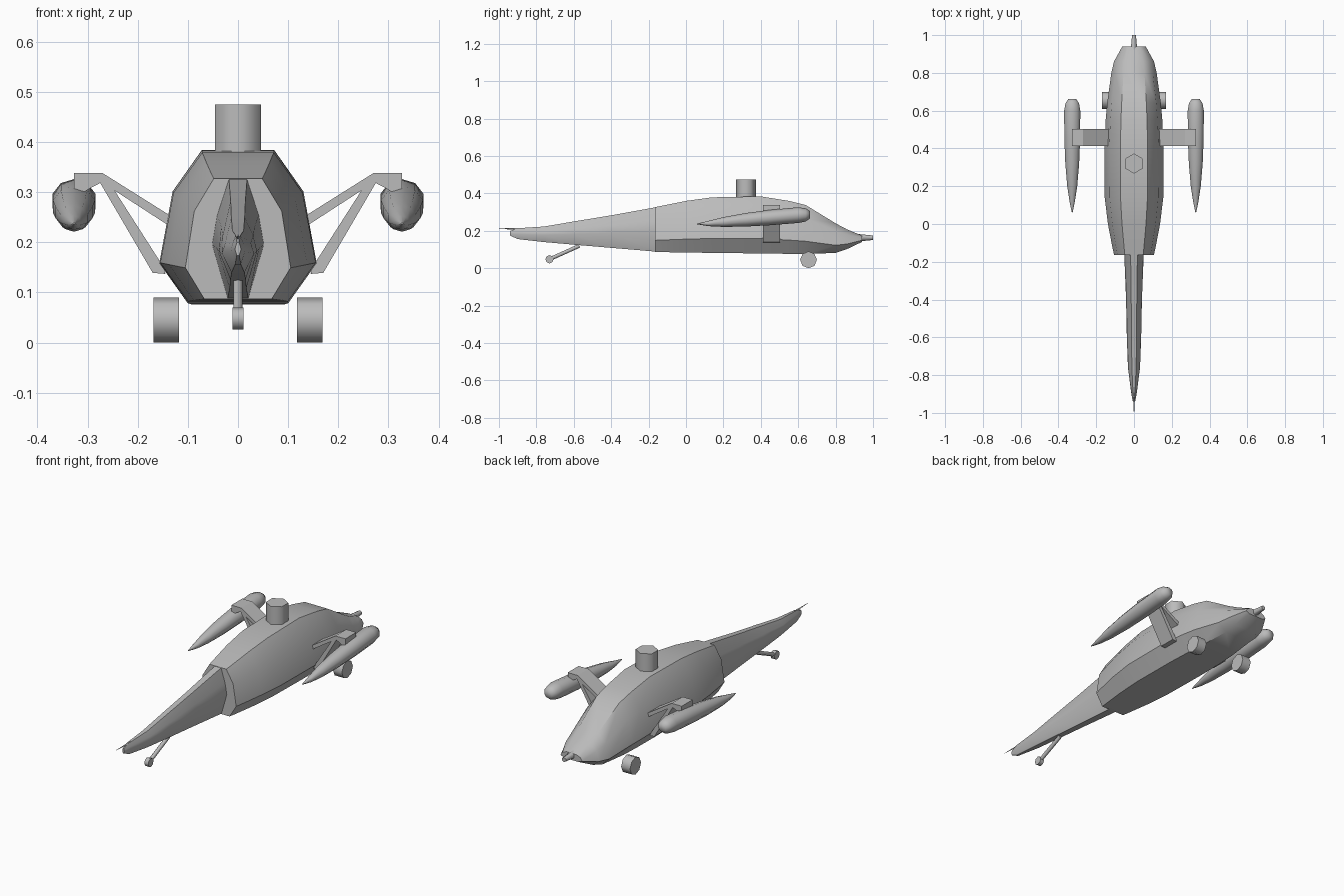
import bpy, bmesh, math
from mathutils import Vector

cube = bpy.data.objects.get("Cube")
if cube:
    bpy.data.objects.remove(cube)

grey = bpy.data.materials.new("plain grey")
grey.use_nodes = True
grey.diffuse_color = (0.5, 0.5, 0.5, 1)
grey.node_tree.nodes["Principled BSDF"].inputs["Base Color"].default_value = (0.5, 0.5, 0.5, 1)


def finish(name, bm, angle=40):
    """Turn a bmesh into a shaded, coloured object."""
    bmesh.ops.recalc_face_normals(bm, faces=bm.faces)
    mesh = bpy.data.meshes.new(name)
    bm.to_mesh(mesh)
    bm.free()
    mesh.materials.append(grey)
    obj = bpy.data.objects.new(name, mesh)
    bpy.context.collection.objects.link(obj)
    bpy.ops.object.select_all(action="DESELECT")
    obj.select_set(True)
    bpy.context.view_layer.objects.active = obj
    bpy.ops.object.shade_smooth_by_angle(angle=math.radians(angle))
    return obj


def loft(name, rings, angle=40):
    """Skin a list of point rings and cap both ends."""
    bm = bmesh.new()
    loops = [[bm.verts.new(p) for p in ring] for ring in rings]
    n = len(loops[0])
    for a, b in zip(loops, loops[1:]):
        for i in range(n):
            j = (i + 1) % n
            bm.faces.new((a[i], a[j], b[j], b[i]))
    bm.faces.new(loops[0])
    bm.faces.new(loops[-1])
    return finish(name, bm, angle)


def section(y, low, high, width, shape):
    """Symmetric cross-section; shape holds (width share, height share)."""
    right = [(width * w, y, low + (high - low) * h) for w, h in shape]
    return right + [(-x, yy, z) for x, yy, z in reversed(right)]


def rod(name, start, end, r1, r2, sides, turn=0.0):
    """Straight round bar between two points."""
    a, b = Vector(start), Vector(end)
    d = (b - a).normalized()
    u = d.cross(Vector((1, 0, 0)) if abs(d.x) < 0.9 else Vector((0, 0, 1))).normalized()
    v = d.cross(u)
    rings = []
    for p, r in ((a, r1), (b, r2)):
        angles = [turn + math.tau * i / sides for i in range(sides)]
        rings.append([p + r * (u * math.cos(t) + v * math.sin(t)) for t in angles])
    return loft(name, rings, 61)


# Cabin: y, bottom, top, half width
cabin_shape = [(0.64, 0), (1, 0.26), (0.83, 0.73), (0.46, 1)]
cabin = [(-0.165, 0.087, 0.327, 0.105), (-0.12, 0.086, 0.336, 0.115),
         (0.0, 0.084, 0.36, 0.138), (0.14, 0.082, 0.379, 0.155),
         (0.4, 0.079, 0.384, 0.157), (0.55, 0.077, 0.36, 0.15),
         (0.64, 0.076, 0.338, 0.142), (0.8, 0.082, 0.24, 0.12),
         (0.86, 0.102, 0.208, 0.106), (0.94, 0.14, 0.175, 0.062)]
loft("cabin", [section(*s, cabin_shape) for s in cabin])

# Tail boom, tall and narrow
boom_shape = [(0.4, 0), (1, 0.45), (0.8, 0.7), (0.35, 1)]
boom = [(-0.15, 0.088, 0.328, 0.052), (-0.4, 0.109, 0.283, 0.042),
        (-0.6, 0.126, 0.25, 0.038), (-0.76, 0.14, 0.223, 0.032),
        (-0.9, 0.156, 0.214, 0.014), (-0.94, 0.174, 0.2, 0.006)]
loft("tail_boom", [section(*s, boom_shape) for s in boom])

# Thin spike at the very end of the tail
rod("tail_spike", (0, -0.88, 0.21), (0, -1.0, 0.212), 0.006, 0.001, 4)

# Rotor mast and nose gun
rod("rotor_mast", (0, 0.32, 0.34), (0, 0.32, 0.475), 0.053, 0.053, 6)
rod("nose_gun", (0, 0.88, 0.163), (0, 1.0, 0.163), 0.024, 0.012, 6)

# Tail wheel on its leg
rod("tail_wheel_leg", (0, -0.57, 0.12), (0, -0.73, 0.048), 0.01, 0.01, 6)
rod("tail_wheel", (-0.011, -0.73, 0.048), (0.011, -0.73, 0.048), 0.022, 0.022, 8)

# Pod: y, centre height, radius
pod = [(0.06, 0.237, 0.002), (0.12, 0.239, 0.014), (0.2, 0.247, 0.026),
       (0.32, 0.259, 0.036), (0.45, 0.271, 0.041), (0.6, 0.284, 0.042),
       (0.64, 0.285, 0.035), (0.662, 0.286, 0.02)]

# Wing outlines seen from the front, each swept along y
wing_parts = {
    "pod_bracket": [(0.27, 0.338), (0.327, 0.338), (0.327, 0.285), (0.3, 0.305), (0.262, 0.325)],
    "upper_strut": [(0.27, 0.338), (0.275, 0.322), (0.13, 0.228), (0.13, 0.25)],
    "lower_strut": [(0.262, 0.328), (0.277, 0.322), (0.17, 0.139), (0.145, 0.137), (0.148, 0.15)],
}

for side, s in (("left", 1), ("right", -1)):
    rings = []
    for y, z, r in pod:
        angles = [math.tau * (i + 0.5) / 10 for i in range(10)]
        rings.append([(s * 0.327 + r * 1.07 * math.cos(t), y, z + r * math.sin(t)) for t in angles])
    loft(side + "_pod", rings, 60)
    for part, outline in wing_parts.items():
        loft(f"{side}_{part}", [[(s * x, y, z) for x, z in outline] for y in (0.413, 0.502)], 30)
    rod(side + "_wheel", (s * 0.118, 0.655, 0.045), (s * 0.169, 0.655, 0.045),
        0.045, 0.045, 8)
